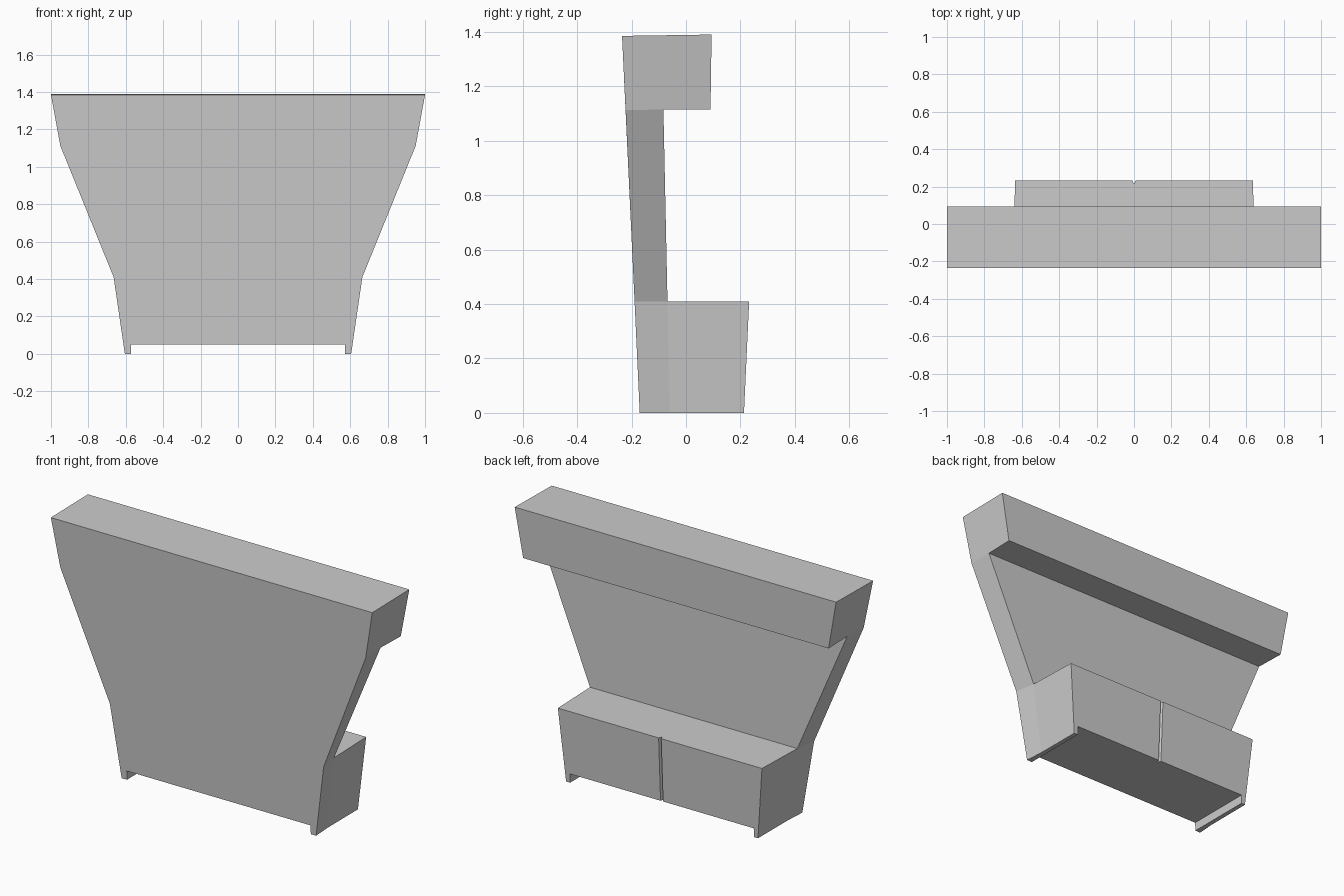
import bpy
import bmesh

if "Cube" in bpy.data.objects:
    bpy.data.objects.remove(bpy.data.objects["Cube"])

# Key points of the right half (x, y, z)
P = {
    # outer front edge, flaring upwards
    "front_foot": (0.605, -0.170, 0.0), "front_low": (0.665, -0.189, 0.41),
    "front_high": (0.95, -0.222, 1.112), "front_top": (1.0, -0.235, 1.385),
    # top overhang
    "rear_top": (1.0, 0.094, 1.39), "rear_high": (0.95, 0.090, 1.115),
    "mid_top_f": (0.0, -0.235, 1.385), "mid_top_r": (0.0, 0.094, 1.39),
    "mid_high_r": (0.0, 0.090, 1.115),
    # thin middle panel
    "panel_high": (0.945, -0.083, 1.115), "panel_low": (0.645, -0.068, 0.41),
    "mid_panel_high": (0.0, -0.083, 1.115), "mid_panel_low": (0.0, -0.068, 0.41),
    # lower box
    "box_top": (0.635, 0.232, 0.41), "rear_foot": (0.597, 0.213, 0.0),
    "side_foot": (0.598, -0.060, 0.0),
    # foot rail and raised bottom
    "rail_f": (0.572, -0.170, 0.0), "rail_r": (0.572, 0.213, 0.0),
    "base_f": (0.572, -0.172, 0.05), "base_r": (0.572, 0.215, 0.05),
    "mid_base_f": (0.0, -0.172, 0.05),
    # narrow seam in the middle of the box back
    "seam_top": (0.008, 0.232, 0.41), "seam_low": (0.008, 0.215, 0.05),
    "seam_in_top": (0.0, 0.212, 0.41), "seam_in_low": (0.0, 0.195, 0.05),
}

FACES = [
    # front, then the overhang
    "front_foot front_low front_high front_top mid_top_f mid_base_f base_f rail_f",
    "front_top rear_top mid_top_r mid_top_f",
    "rear_top rear_high mid_high_r mid_top_r",
    "rear_high panel_high mid_panel_high mid_high_r",
    "front_high front_top rear_top rear_high panel_high",
    # panel
    "panel_high panel_low mid_panel_low mid_panel_high",
    "front_low front_high panel_high panel_low",
    # box
    "panel_low box_top seam_top seam_in_top mid_panel_low",
    "box_top rear_foot rail_r base_r seam_low seam_top",
    "seam_top seam_low seam_in_low seam_in_top",
    "front_foot front_low panel_low side_foot",
    "side_foot panel_low box_top rear_foot",
    # foot rail and raised bottom
    "front_foot side_foot rear_foot rail_r rail_f",
    "rail_f rail_r base_r base_f",
    "base_f base_r seam_low seam_in_low mid_base_f",
]

# Build both mirrored halves and weld them along the centre
bm = bmesh.new()
for side in (1, -1):
    verts = {name: bm.verts.new((x * side, y, z)) for name, (x, y, z) in P.items()}
    for names in FACES:
        bm.faces.new([verts[n] for n in names.split()])
bmesh.ops.remove_doubles(bm, verts=bm.verts, dist=0.0005)
bmesh.ops.recalc_face_normals(bm, faces=bm.faces)

mesh = bpy.data.meshes.new("flared_panel")
bm.to_mesh(mesh)
bm.free()
bpy.context.collection.objects.link(bpy.data.objects.new("flared_panel", mesh))
